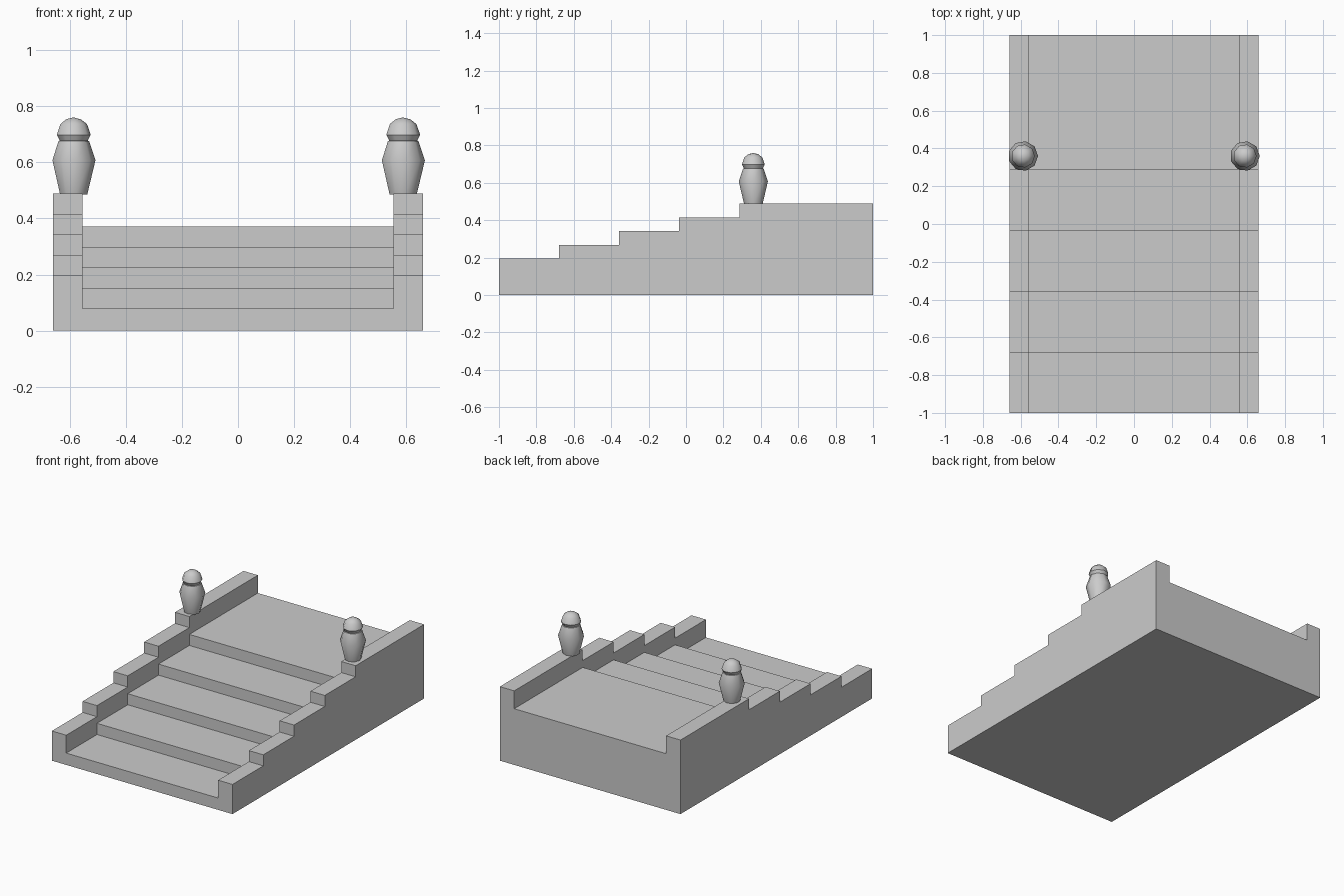
import bpy, bmesh, math

if "Cube" in bpy.data.objects:
    bpy.data.objects.remove(bpy.data.objects["Cube"])

STEP_Y = [-1.0, -0.679, -0.358, -0.037, 0.285]   # riser positions
TREAD_Z = [0.078, 0.152, 0.225, 0.298, 0.371]    # stair heights
WALL_Z = [0.196, 0.269, 0.343, 0.416, 0.489]     # side wall heights
OUTER, INNER = 0.66, 0.555


def new_object(name, bm):
    bmesh.ops.recalc_face_normals(bm, faces=bm.faces)
    mesh = bpy.data.meshes.new(name)
    bm.to_mesh(mesh)
    bm.free()
    obj = bpy.data.objects.new(name, mesh)
    bpy.context.collection.objects.link(obj)
    return obj


def stepped_block(name, x0, x1, heights):
    """Extrude a staircase profile along x."""
    profile = [(-1.0, 0.0)]
    for i, z in enumerate(heights):
        y_end = STEP_Y[i + 1] if i + 1 < len(STEP_Y) else 1.0
        profile += [(STEP_Y[i], z), (y_end, z)]
    profile.append((1.0, 0.0))
    bm = bmesh.new()
    face = bm.faces.new([bm.verts.new((x0, y, z)) for y, z in profile])
    res = bmesh.ops.extrude_face_region(bm, geom=[face])
    verts = [g for g in res["geom"] if isinstance(g, bmesh.types.BMVert)]
    bmesh.ops.translate(bm, verts=verts, vec=(x1 - x0, 0, 0))
    return new_object(name, bm)


def finial(name, x, y, sides=9):
    """Low-poly turned ornament: tapered urn with a faceted ball."""
    profile = [(0.050, 0.486), (0.079, 0.607), (0.056, 0.676), (0.051, 0.677),
               (0.062, 0.698), (0.049, 0.736), (0.027, 0.753)]
    bm = bmesh.new()
    rings = []
    for r, z in profile:
        rings.append([bm.verts.new((x + r * math.cos(a), y + r * math.sin(a), z))
                      for a in (2 * math.pi * k / sides for k in range(sides))])
    for lo, hi in zip(rings, rings[1:]):
        for k in range(sides):
            n = (k + 1) % sides
            bm.faces.new((lo[k], lo[n], hi[n], hi[k]))
    bm.faces.new(rings[0])
    tip = bm.verts.new((x, y, 0.760))
    for k in range(sides):
        bm.faces.new((rings[-1][k], rings[-1][(k + 1) % sides], tip))
    obj = new_object(name, bm)
    bpy.ops.object.select_all(action='DESELECT')
    obj.select_set(True)
    bpy.context.view_layer.objects.active = obj
    bpy.ops.object.shade_smooth_by_angle(angle=math.radians(42))


# Stair treads and upper landing
stepped_block("stairs", -INNER, INNER, TREAD_Z)

# Stepped side walls with an ornament on each
for side, label in ((-1, "left"), (1, "right")):
    stepped_block(label + "_wall", side * INNER, side * OUTER, WALL_Z)
    finial(label + "_finial", side * 0.587, 0.36)
